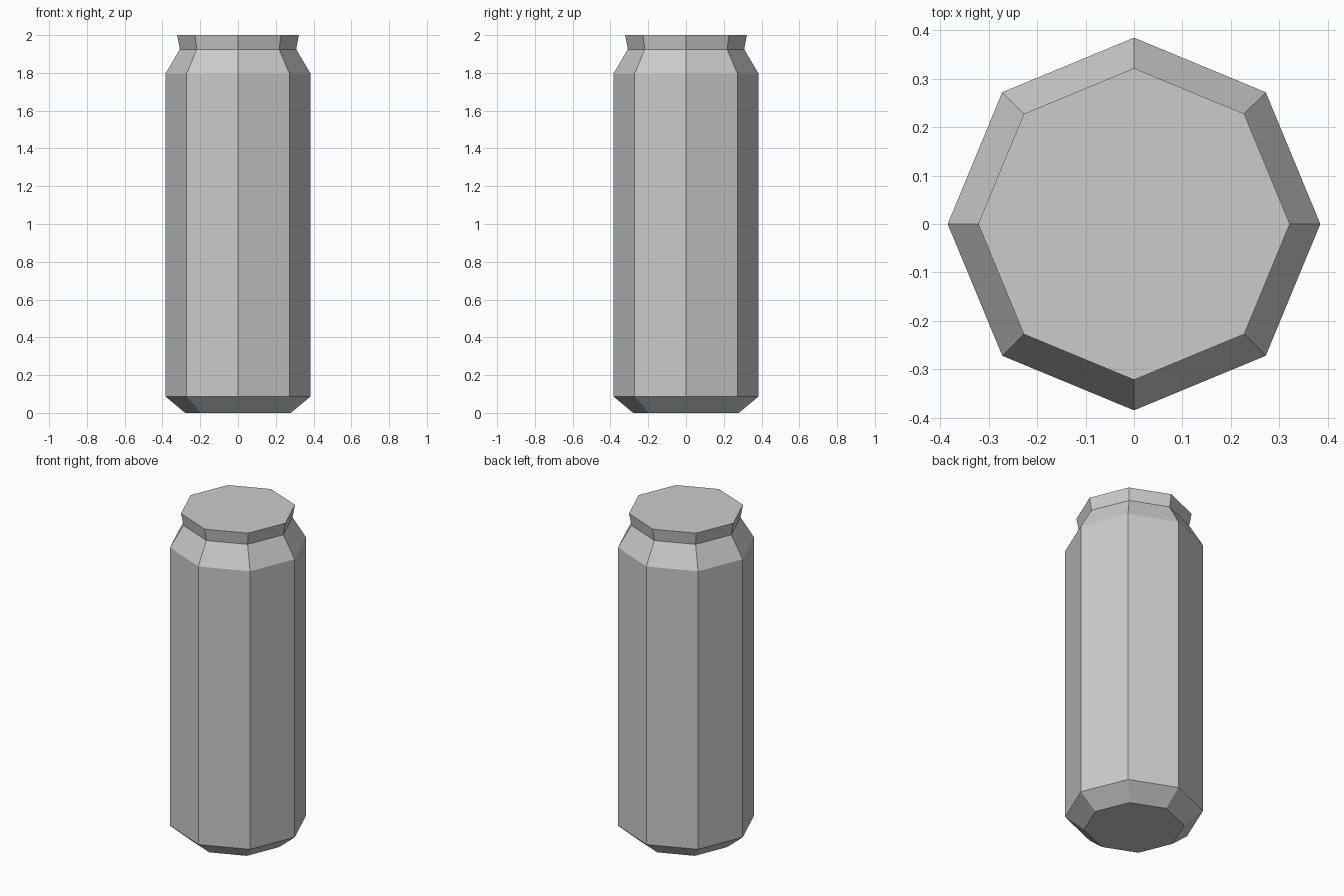
import bpy, bmesh, math

if "Cube" in bpy.data.objects:
    bpy.data.objects.remove(bpy.data.objects["Cube"])

SIDES = 8
# can profile: (radius, height) from base to rim
PROFILE = [(0.28, 0.0), (0.385, 0.088), (0.385, 1.795), (0.308, 1.925), (0.322, 2.0)]

bm = bmesh.new()
# stacked octagonal rings
rings = [[bm.verts.new((r * math.cos(i * math.tau / SIDES),
                        r * math.sin(i * math.tau / SIDES), z))
          for i in range(SIDES)] for r, z in PROFILE]

# side walls
for low, high in zip(rings, rings[1:]):
    for i in range(SIDES):
        j = (i + 1) % SIDES
        bm.faces.new((low[i], low[j], high[j], high[i]))

# base and lid
bm.faces.new(rings[0][::-1])
bm.faces.new(rings[-1])

mesh = bpy.data.meshes.new("drink_can")
bm.to_mesh(mesh)
bm.free()
bpy.context.collection.objects.link(bpy.data.objects.new("drink_can", mesh))
